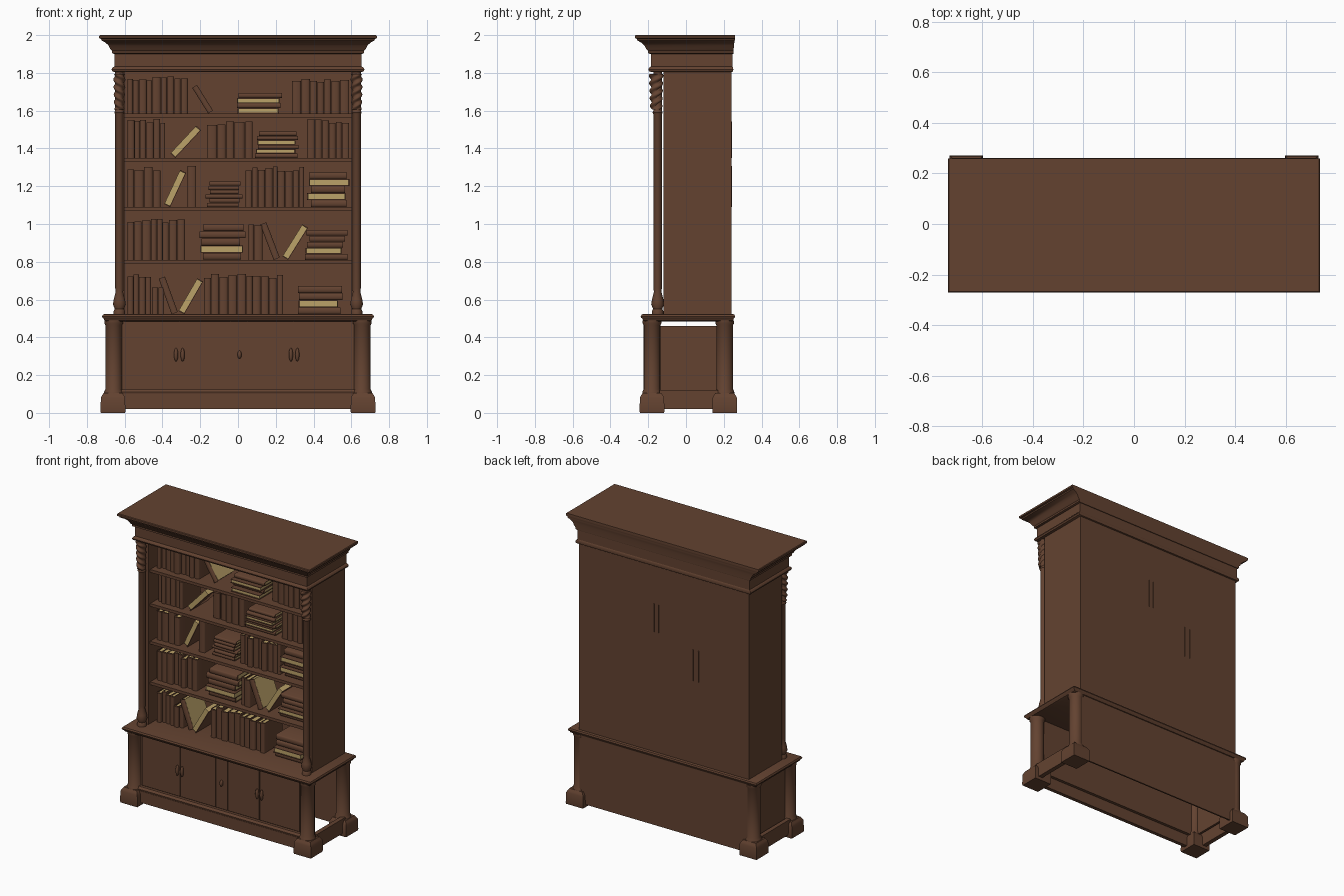
import bpy, bmesh, math, random
from mathutils import Matrix

random.seed(4)
if "Cube" in bpy.data.objects:
    bpy.data.objects.remove(bpy.data.objects["Cube"])


def material(name, rgb):
    m = bpy.data.materials.new(name)
    m.use_nodes = True
    m.diffuse_color = (*rgb, 1)
    m.node_tree.nodes["Principled BSDF"].inputs["Base Color"].default_value = (*rgb, 1)
    return m


WOOD = material("brown wood", (0.125, 0.055, 0.03))
PAGES = material("pale pages", (0.5, 0.36, 0.14))


def finish(name, bm, smooth=False):
    bmesh.ops.recalc_face_normals(bm, faces=bm.faces)
    mesh = bpy.data.meshes.new(name)
    bm.to_mesh(mesh)
    bm.free()
    mesh.materials.append(WOOD)
    mesh.materials.append(PAGES)
    ob = bpy.data.objects.new(name, mesh)
    bpy.context.collection.objects.link(ob)
    if smooth:
        bpy.ops.object.select_all(action="DESELECT")
        ob.select_set(True)
        bpy.context.view_layer.objects.active = ob
        bpy.ops.object.shade_smooth_by_angle(angle=math.radians(40))
    return ob


def prism(bm, outline, z0, z1, mat=0):
    """Extrude an xy outline from z0 to z1."""
    low = [bm.verts.new((x, y, z0)) for x, y in outline]
    high = [bm.verts.new((x, y, z1)) for x, y in outline]
    n = len(outline)
    faces = [bm.faces.new(low), bm.faces.new(high)]
    faces += [bm.faces.new((low[i], low[(i + 1) % n], high[(i + 1) % n], high[i])) for i in range(n)]
    for f in faces:
        f.material_index = mat


def rect(x0, x1, y0, y1):
    return [(x0, y0), (x1, y0), (x1, y1), (x0, y1)]


def box(name, x0, x1, y0, y1, z0, z1):
    bm = bmesh.new()
    prism(bm, rect(x0, x1, y0, y1), z0, z1)
    return finish(name, bm)


def loft(name, rings, smooth=True):
    """Skin a stack of rings, each a list of 3D points, and cap both ends."""
    bm = bmesh.new()
    rows = [[bm.verts.new(p) for p in ring] for ring in rings]
    for a, b in zip(rows, rows[1:]):
        for i in range(len(a)):
            j = (i + 1) % len(a)
            bm.faces.new((a[i], a[j], b[j], b[i]))
    bm.faces.new(rows[0])
    bm.faces.new(rows[-1])
    return finish(name, bm, smooth)


def moulding(name, x, front, back, profile, back_share=0):
    """Rectangular moulding: profile lists (overhang, height)."""
    return loft(name, [[(px, py, z) for px, py in
                        rect(-x - o, x + o, front - o, back + o * back_share)] for o, z in profile])


def turned(name, x, y, profile, sides=16, twist=0.0):
    """Lathe a profile of (radius, height)."""
    return loft(name, [[(x + r * math.cos(2 * math.pi * i / sides),
                         y + r * math.sin(2 * math.pi * i / sides), z)
                        for i in range(sides)] for r, z in profile])


# Cornice, frieze and lower moulding
moulding("cornice", 0.655, -0.19, 0.25,
         [(0, 1.9), (0.012, 1.905), (0.012, 1.917), (0.02, 1.925), (0.03, 1.945), (0.046, 1.96),
          (0.068, 1.972), (0.07, 1.98), (0.08, 1.984), (0.08, 1.996), (0.076, 2)], 0.12)
moulding("frieze", 0.655, -0.185, 0.245, [(0, 1.82), (0, 1.905)])
moulding("frieze_moulding", 0.655, -0.185, 0.245,
         [(0, 1.805), (0.01, 1.808), (0.014, 1.818), (0.01, 1.828), (0, 1.834)], 0.4)

# Case
for s, side in ((1, "left"), (-1, "right")):
    box(f"{side}_case_side", *sorted((s * 0.6, s * 0.648)), -0.12, 0.24, 0.515, 1.81)
    # Slim front columns with a carved twist above and a foot below
    turned(f"{side}_column", s * 0.628, -0.15,
           [(0.03, 0.515), (0.03, 0.54), (0.024, 0.55), (0.034, 0.575), (0.03, 0.6), (0.02, 0.64),
            (0.022, 0.66), (0.022, 1.58), (0.027, 1.59), (0.022, 1.6), (0.022, 1.81)])
    twist = []
    for k in range(41):
        z = 1.605 + 0.19 * k / 40
        ring = []
        for i in range(24):
            a = 2 * math.pi * i / 24
            r = 0.027 + 0.006 * math.cos(2 * a - s * k * 0.75) + 0.006 * k / 40
            ring.append((s * 0.628 + 0.85 * r * math.cos(a), -0.158 + r * math.sin(a), z))
        twist.append(ring)
    loft(f"{side}_column_carving", twist)
box("case_back", -0.645, 0.645, 0.22, 0.24, 0.515, 1.81)
SHELVES = [0.522, 0.81, 1.09, 1.35, 1.585]
for i, z in enumerate(SHELVES[1:]):
    box(f"shelf_{i + 1}", -0.6, 0.6, -0.1, 0.22, z - 0.02, z)

# Base cabinet
moulding("base_ledge", 0.695, -0.215, 0.24,
         [(0, 0.485), (0.012, 0.49), (0.015, 0.498), (0.022, 0.503), (0.025, 0.51), (0.02, 0.52), (0.012, 0.523)], 0.8)
box("base_front", -0.64, 0.64, -0.18, -0.165, 0.1, 0.49)
box("base_back", -0.66, 0.66, 0.235, 0.245, 0.02, 0.49)
box("base_right_panel", -0.66, -0.645, -0.16, 0.2, 0.1, 0.46)
box("front_plinth", -0.62, 0.62, -0.21, -0.185, 0.02, 0.1)
moulding("front_plinth_cap", 0.62, -0.2, -0.17, [(0.008, 0.1), (0.01, 0.11), (0, 0.125)])
for s, side in ((1, "left"), (-1, "right")):
    box(f"{side}_plinth", *sorted((s * 0.67, s * 0.7)), -0.14, 0.17, 0.02, 0.12)
    for y, end in ((-0.18, "front"), (0.205, "back")):
        turned(f"{side}_{end}_leg", s * 0.658, y,
               [(0.052, 0.1), (0.05, 0.115), (0.044, 0.125), (0.044, 0.465), (0.05, 0.475), (0.05, 0.49)], 20)
        loft(f"{side}_{end}_foot",
             [[(s * 0.662 + px, y + py, z) for px, py in rect(-w, w, -w, w)]
              for w, z in ((0.064, 0), (0.066, 0.01), (0.064, 0.08), (0.058, 0.092), (0.05, 0.105))])

# Doors and centre stile
for i, (x0, x1) in enumerate(((-0.6, -0.313), (-0.309, -0.04), (-0.036, 0.05), (0.054, 0.293), (0.297, 0.6))):
    box(f"door_{i + 1}", x0, x1, -0.187, -0.179, 0.13, 0.483)


# Oval handles
def handle(name, x, scale=1.0):
    bm = bmesh.new()
    bmesh.ops.create_uvsphere(bm, u_segments=12, v_segments=8, radius=1)
    bmesh.ops.transform(bm, verts=bm.verts, matrix=Matrix.Translation((x, -0.192, 0.308)) @
                        Matrix.Diagonal((0.011, 0.014, 0.036 * scale, 1)))
    finish(name, bm, True)


for i, x in enumerate((-0.328, -0.293, 0.28, 0.314)):
    handle(f"door_handle_{i + 1}", x)
handle("centre_knob", 0.008, 0.6)


# Books: rounded spine at local y = 0, thickness along x, height along z
def book(name, matrix, t, h, d=0.2, bare=False, flip=False):
    bm = bmesh.new()
    c = 0.004
    half = t / 2
    spine = [(-half * math.cos(math.pi * k / 6), 0.008 - 0.008 * math.sin(math.pi * k / 6)) for k in range(7)]
    right = [(half, 0.014)] if bare else [(half, d), (half - c, d)]
    prism(bm, spine + right + [(half - c, 0.014), (c - half, 0.014), (c - half, d), (-half, d)], 0, h)
    edge = half if bare else half - c
    prism(bm, rect(c - half, edge, 0.015, d - 0.006), 0.004, h - 0.004, 1)
    turn = Matrix.Translation((0, d, 0)) @ Matrix.Rotation(math.pi, 4, "Z") if flip else Matrix()
    bmesh.ops.transform(bm, verts=bm.verts, matrix=matrix @ turn)
    finish(name, bm, True)


def front():
    return -0.05 + random.uniform(-0.008, 0.012)


def stand(z, x0, x1, n, h=0.2, d=0.2):
    cuts = [random.uniform(0.75, 1.25) for _ in range(n)]
    x = x0
    for w in cuts:
        t = (x1 - x0) * w / sum(cuts)
        place = Matrix.Translation((x + t / 2, front() if d < 0.25 else -0.05, z))
        book("standing_book", place, t * 0.95, h * random.uniform(0.91, 1.03), d)
        x += t


def lean(z, x, degrees, t=0.035, h=0.2):
    a = math.radians(degrees)
    place = Matrix.Translation((x, front(), z + t / 2 * abs(math.sin(a)))) @ Matrix.Rotation(a, 4, "Y")
    book("leaning_book", place, t, h, bare=True, flip=degrees > 0)


def stack(z, x0, x1, height, kinds):
    """One letter per book from the bottom: s shows its spine, p its pages."""
    t = height / len(kinds)
    for i, kind in enumerate(kinds):
        a, b = x0 + random.uniform(0, 0.03), x1 - random.uniform(0, 0.03)
        place = Matrix.Translation((a, front(), z + t * (i + 0.5))) @ Matrix.Rotation(math.pi / 2, 4, "Y")
        if kind == "p":
            # Turned about so that the page edges face forward
            place = Matrix.Translation((0, -0.02, 0)) @ place
        book("stacked_book", place, t * 0.96, b - a, flip=kind == "p")


z1, z2, z3, z4, z5 = SHELVES
stand(z1, -0.585, -0.46, 4, 0.21)
stand(z1, -0.455, -0.39, 2, 0.14)
lean(z1, -0.335, -20)
lean(z1, -0.3, 30)
stand(z1, -0.18, 0.24, 10, 0.21)
stack(z1, 0.31, 0.56, 0.15, "spss")

stand(z2, -0.585, -0.28, 8, 0.21)
stack(z2, -0.205, 0.04, 0.19, "spsss")
stand(z2, 0.055, 0.13, 2)
lean(z2, 0.205, -21)
lean(z2, 0.25, 32)
stack(z2, 0.35, 0.58, 0.16, "spsss")

stand(z3, -0.585, -0.41, 4, 0.21)
lean(z3, -0.375, 25)
stand(z3, -0.268, -0.22, 1, 0.21, 0.294)
stack(z3, -0.175, 0.03, 0.135, "ssssss")
stand(z3, 0.04, 0.35, 9, 0.21)
stack(z3, 0.36, 0.59, 0.185, "spsps")

stand(z4, -0.585, -0.385, 6)
lean(z4, -0.345, 43)
stand(z4, -0.165, 0.035, 4, 0.19)
stand(z4, 0.038, 0.078, 1, 0.19, 0.294)
stack(z4, 0.085, 0.32, 0.14, "spspss")
stand(z4, 0.365, 0.59, 6)

stand(z5, -0.585, -0.265, 9, 0.19)
lean(z5, -0.145, -32, 0.03, 0.16)
stack(z5, -0.025, 0.245, 0.11, "psps")
stand(z5, 0.285, 0.59, 7, 0.18)
